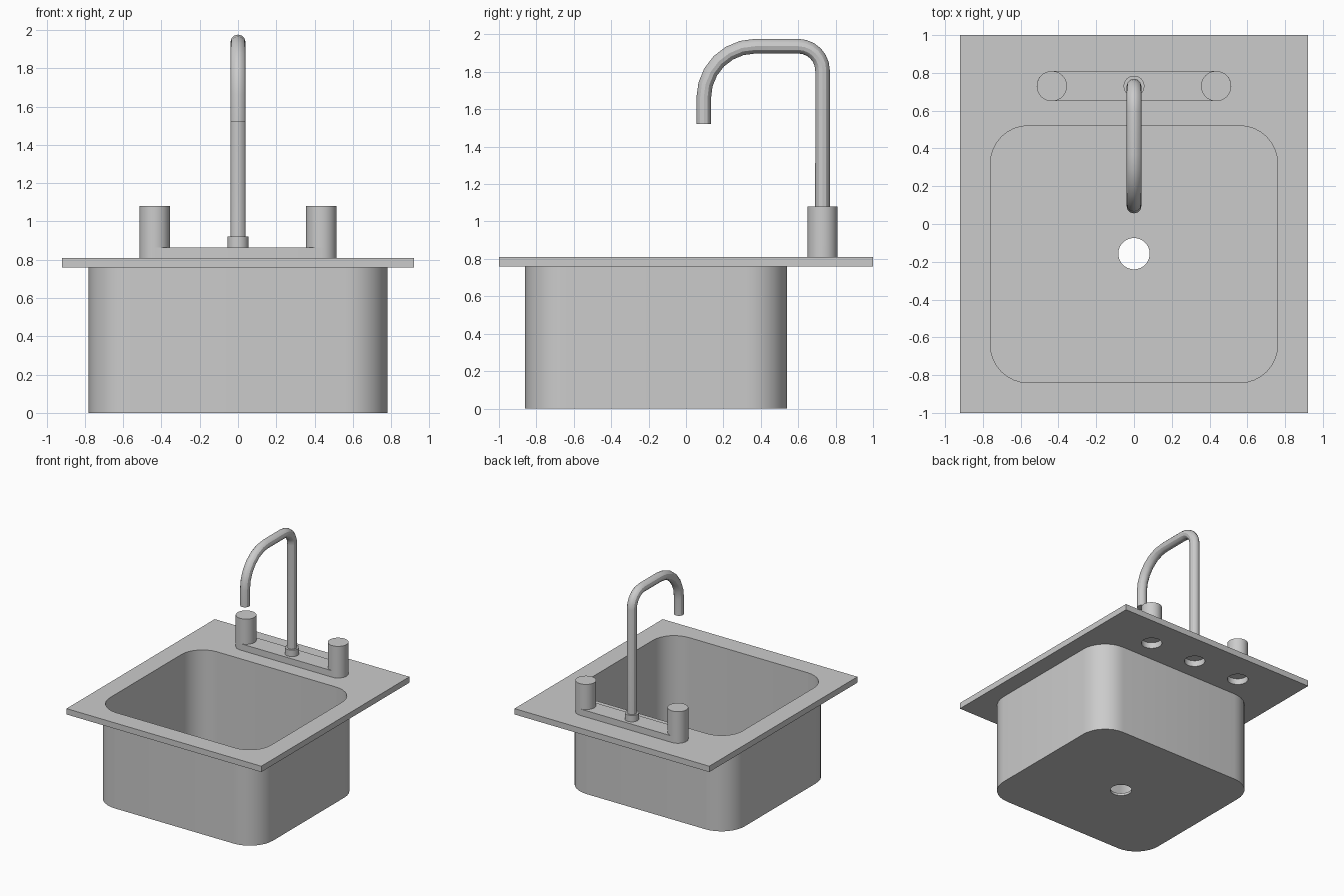
import bpy, bmesh
from math import pi, cos, sin, radians

if "Cube" in bpy.data.objects:
    bpy.data.objects.remove(bpy.data.objects["Cube"])


def rounded_rect(hx, hy, r, cy, k=8):
    """Counter-clockwise rounded rectangle centred on x = 0."""
    pts = []
    for i, (sx, sy) in enumerate([(1, 1), (-1, 1), (-1, -1), (1, -1)]):
        for j in range(k + 1):
            a = pi / 2 * (i + j / k)
            pts.append((sx * (hx - r) + r * cos(a), cy + sy * (hy - r) + r * sin(a)))
    return pts


def circle(cx, cy, r, n=36):
    return [(cx + r * cos(radians(5) + 2 * pi * i / n),
             cy + r * sin(radians(5) + 2 * pi * i / n)) for i in range(n)]


def finish(name, bm):
    bmesh.ops.remove_doubles(bm, verts=bm.verts, dist=1e-5)
    bmesh.ops.recalc_face_normals(bm, faces=bm.faces)
    me = bpy.data.meshes.new(name)
    bm.to_mesh(me)
    bm.free()
    ob = bpy.data.objects.new(name, me)
    bpy.context.collection.objects.link(ob)
    bpy.ops.object.select_all(action='DESELECT')
    ob.select_set(True)
    bpy.context.view_layer.objects.active = ob
    bpy.ops.object.shade_smooth_by_angle(angle=radians(30))
    return ob


def loft(name, rings, closed=False):
    """Join (outline, z) rings; cap the ends, or join last to first."""
    bm = bmesh.new()
    loops = [[bm.verts.new((x, y, z)) for x, y in pts] for pts, z in rings]
    pairs = list(zip(loops, loops[1:]))
    if closed:
        pairs.append((loops[-1], loops[0]))
    else:
        bm.faces.new(loops[0])
        bm.faces.new(loops[-1])
    n = len(loops[0])
    for a, b in pairs:
        for i in range(n):
            j = (i + 1) % n
            bm.faces.new((a[i], a[j], b[j], b[i]))
    return finish(name, bm)


def from_curve(name, splines, cyclic, dims, z=0, **settings):
    """Turn poly splines into a mesh part through curve geometry."""
    cu = bpy.data.curves.new(name + "_curve", 'CURVE')
    cu.dimensions = dims
    for key, value in settings.items():
        setattr(cu, key, value)
    for pts in splines:
        sp = cu.splines.new('POLY')
        sp.points.add(len(pts) - 1)
        for p, co in zip(sp.points, pts):
            p.co = (*co, 1)
        sp.use_cyclic_u = cyclic
    tmp = bpy.data.objects.new(name + "_tmp", cu)
    bpy.context.collection.objects.link(tmp)
    bpy.context.view_layer.update()
    me = tmp.evaluated_get(bpy.context.evaluated_depsgraph_get()).to_mesh()
    bm = bmesh.new()
    bm.from_mesh(me)
    bmesh.ops.translate(bm, verts=bm.verts, vec=(0, 0, z))
    bpy.data.objects.remove(tmp)
    bpy.data.curves.remove(cu)
    return finish(name, bm)


TAP_Y, HANDLE_X = 0.73, 0.435
outer = rounded_rect(0.78, 0.70, 0.22, -0.16)
inner = rounded_rect(0.76, 0.68, 0.20, -0.16)
drain = circle(0, -0.157, 0.083)

# Rim plate with bowl opening and three tap holes
outlines = [[(-0.92, -1), (0.92, -1), (0.92, 1), (-0.92, 1)], inner]
outlines += [circle(x, TAP_Y, 0.08) for x in (-HANDLE_X, 0, HANDLE_X)]
# holes stay just inside the deck outline so its underside closes them
from_curve("rim_plate", [[(x, y, 0) for x, y in o] for o in outlines], True, '2D',
           z=0.785, fill_mode='BOTH', extrude=0.025)

# Bowl: thin shell with open drain
loft("bowl", [(drain, 0), (outer, 0), (outer, 0.76), (inner, 0.76),
              (inner, 0.02), (drain, 0.02)], closed=True)

# Tap deck, handles and collar
loft("tap_deck", [(rounded_rect(0.515, 0.08, 0.0799, TAP_Y), z) for z in (0.81, 0.865)])
for side, x in (("left", -HANDLE_X), ("right", HANDLE_X)):
    loft(side + "_handle", [(circle(x, TAP_Y, 0.08), z) for z in (0.865, 1.08)])
loft("spout_collar", [(circle(0, TAP_Y, 0.055), z) for z in (0.865, 0.92)])

# Spout: upright, tight rear bend, wide front bend, outlet
path = [(0, TAP_Y, 0.87)]
for cy, r, a0 in ((0.60, 0.13, 0), (0.37, 0.275, pi / 2)):
    for i in range(7):
        a = a0 + pi / 2 * i / 6
        path.append((0, cy + r * cos(a), 1.937 - r + r * sin(a)))
path.append((0, 0.095, 1.52))
from_curve("spout", [path], False, '3D', bevel_depth=0.039, bevel_resolution=4,
           use_fill_caps=True)
